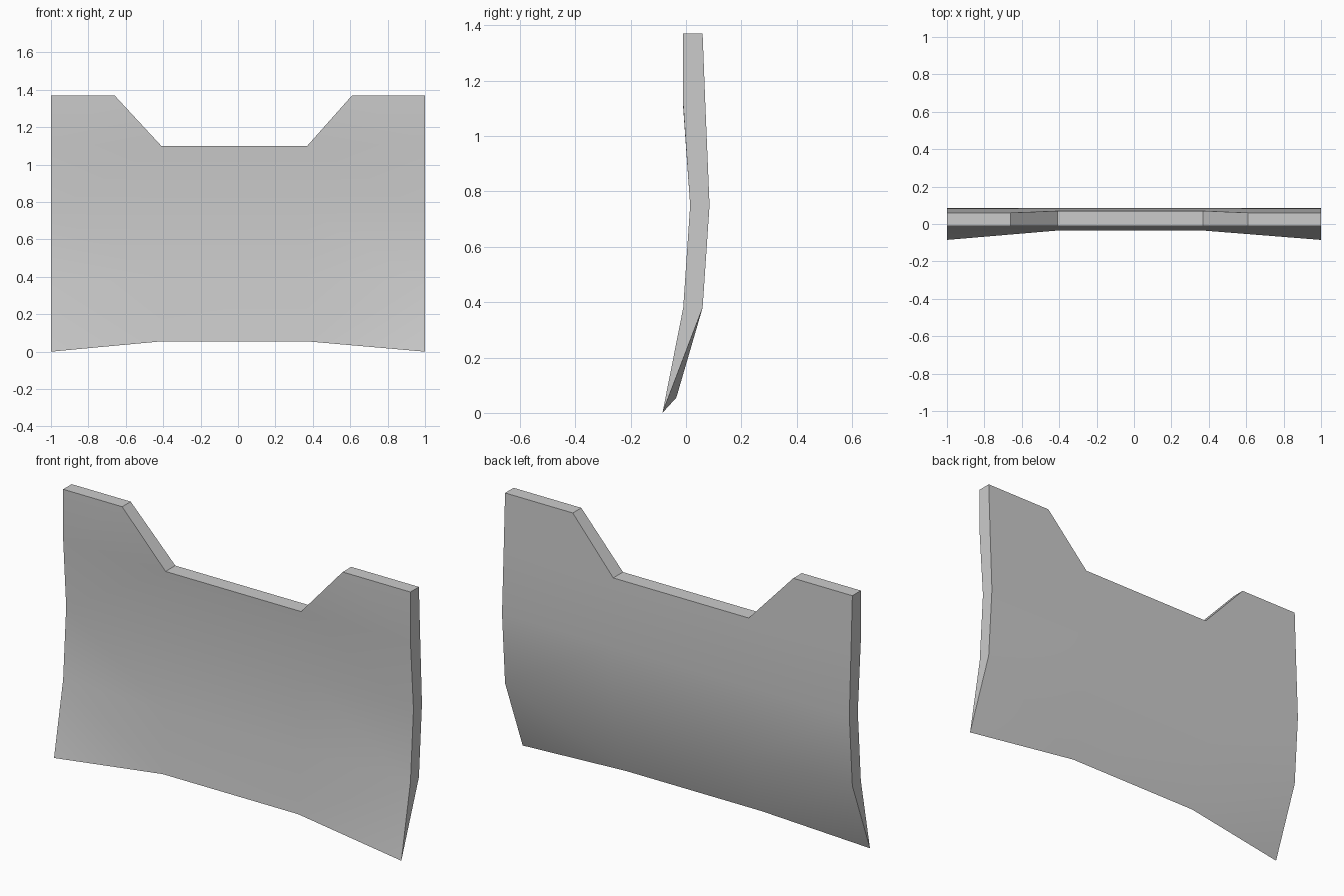
import bpy
import bmesh
import math

cube = bpy.data.objects.get("Cube")
if cube:
    bpy.data.objects.remove(cube, do_unlink=True)

# Plain grey finish
grey = bpy.data.materials.new("light grey")
grey.use_nodes = True
colour = (0.6, 0.6, 0.6, 1)
grey.diffuse_color = colour
grey.node_tree.nodes["Principled BSDF"].inputs["Base Color"].default_value = colour

COLUMNS = (-1, -0.41, 0.37, 1)
# Each row: outer height, inner height, front depth, back depth
ROWS = ((0.38, 0.38, -0.01, 0.06),
        (0.75, 0.75, 0.015, 0.085),
        (1.11, 1.10, -0.01, 0.07))

bm = bmesh.new()

# Sharp lower edge, shared by the front and back sheets
bottom = [bm.verts.new((x, -0.085 if abs(x) == 1 else -0.035,
                        0 if abs(x) == 1 else 0.055)) for x in COLUMNS]


def sheet(side, top_y):
    """Build one curved sheet and return its outline above the lower edge."""
    rows = [bottom]
    for row in ROWS:
        rows.append([bm.verts.new((x, row[2 + side], row[0 if abs(x) == 1 else 1]))
                     for x in COLUMNS])
    top = [bm.verts.new((x, top_y, 1.37)) for x in (-1, -0.66, 0.61, 1)]
    quads = [(a[i], a[i + 1], b[i + 1], b[i])
             for a, b in zip(rows, rows[1:]) for i in range(3)]
    # Raised corners either side of the notch
    quads += [(rows[-1][i], rows[-1][i + 1], top[i + 1], top[i]) for i in (0, 2)]
    for quad in quads:
        bm.faces.new(quad)
    left_edge = [r[0] for r in rows]
    right_edge = [r[-1] for r in rows]
    return (left_edge + top[:2] + rows[-1][1:3] + top[2:] + right_edge[::-1])


front = sheet(0, -0.01)
back = sheet(1, 0.06)

# Rim joining the sheets
for i in range(len(front) - 1):
    corners = list(dict.fromkeys((front[i], front[i + 1], back[i + 1], back[i])))
    bm.faces.new(corners)

bmesh.ops.triangulate(bm, faces=bm.faces[:])
bmesh.ops.recalc_face_normals(bm, faces=bm.faces[:])
mesh = bpy.data.meshes.new("curved_panel")
bm.to_mesh(mesh)
bm.free()
mesh.materials.append(grey)

panel = bpy.data.objects.new("curved_panel", mesh)
bpy.context.collection.objects.link(panel)
bpy.ops.object.select_all(action="DESELECT")
panel.select_set(True)
bpy.context.view_layer.objects.active = panel
bpy.ops.object.shade_smooth_by_angle(angle=math.radians(30))
